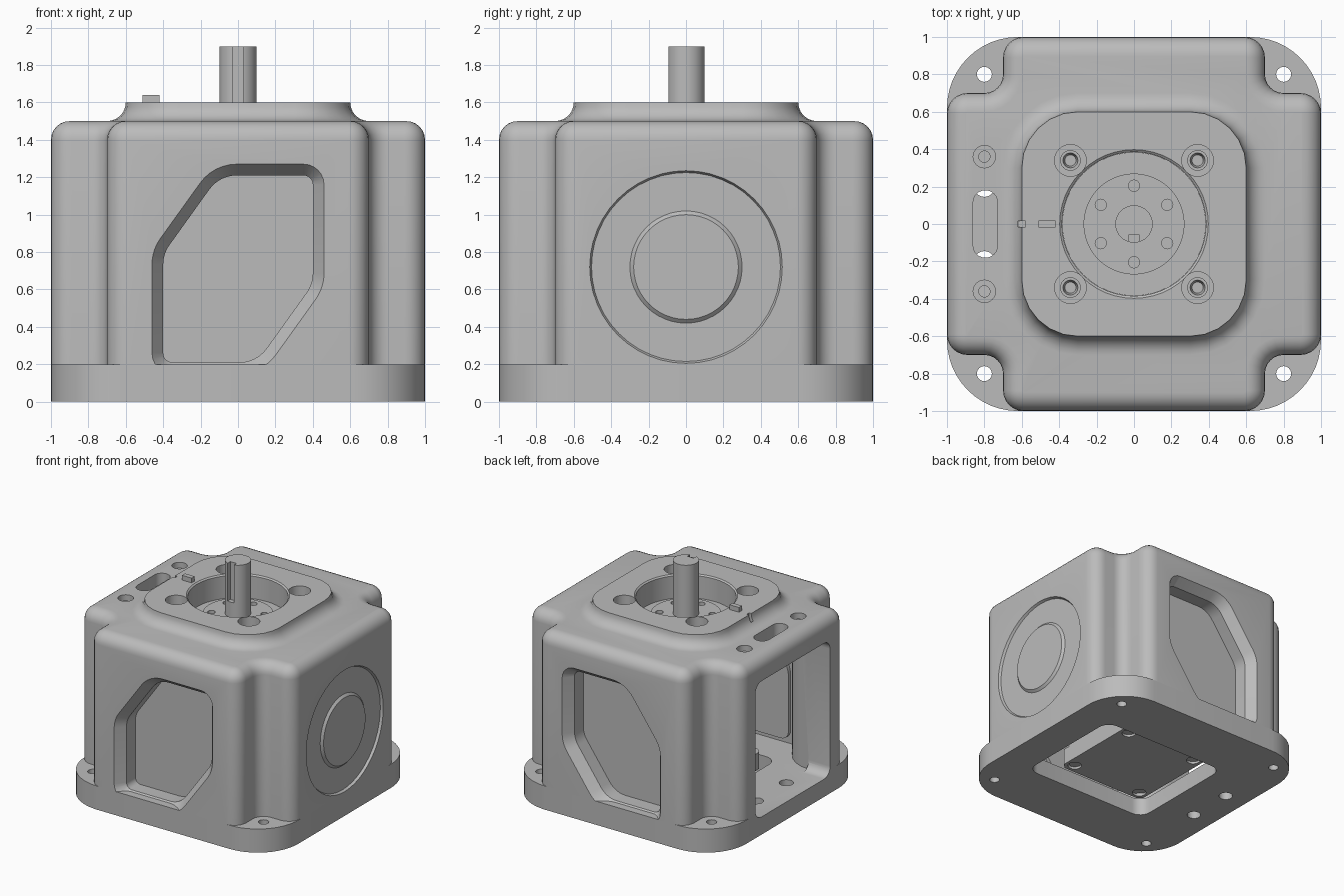
import bpy, bmesh, math
from mathutils import Vector

if "Cube" in bpy.data.objects:
    bpy.data.objects.remove(bpy.data.objects["Cube"], do_unlink=True)

grey = bpy.data.materials.new("machined_grey")
grey.use_nodes = True
COLOUR = (0.5, 0.5, 0.5, 1)
grey.diffuse_color = COLOUR
grey.node_tree.nodes["Principled BSDF"].inputs["Base Color"].default_value = COLOUR
parts = []


def outline(points, radii, inset=0, seg=6):
    """Counter-clockwise polygon, offset inwards, with rounded corners."""
    out, n = [], len(points)
    for i in range(n):
        p = Vector(points[i])
        a = (p - Vector(points[i - 1])).normalized()
        b = (Vector(points[(i + 1) % n]) - p).normalized()
        na, nb = Vector((-a.y, a.x)), Vector((-b.y, b.x))
        convex = a.x * b.y - a.y * b.x > 0
        p = p + (na + nb) * inset / (1 + na.dot(nb))
        r = max(radii[i] - inset if convex else radii[i] + inset, 0.005)
        side = 1 if convex else -1
        centre = p + (na + nb) * side * r / (1 + na.dot(nb))
        turn = a.angle_signed(b) * -1
        start = math.atan2(-na.y * side, -na.x * side)
        for k in range(seg + 1):
            t = start + turn * k / seg
            out.append(centre + Vector((math.cos(t), math.sin(t))) * r)
    return out


def circle(r, n=40, c=(0, 0)):
    return [(c[0] + r * math.cos(2 * math.pi * k / n),
             c[1] + r * math.sin(2 * math.pi * k / n)) for k in range(n)]


def box2d(x0, x1, y0, y1):
    return [(x0, y0), (x1, y0), (x1, y1), (x0, y1)]


def loft(name, rings, axis="z"):
    """Skin a list of (flat outline, level) rings along an axis and cap the ends."""
    place = {"z": lambda p, d: (p[0], p[1], d),
             "y": lambda p, d: (p[0], d, p[1]),
             "x": lambda p, d: (d, p[0], p[1])}[axis]
    bm = bmesh.new()
    loops = [[bm.verts.new(place(p, d)) for p in ring] for ring, d in rings]
    n = len(loops[0])
    for lo, hi in zip(loops, loops[1:]):
        for i in range(n):
            j = (i + 1) % n
            bm.faces.new((lo[i], lo[j], hi[j], hi[i]))
    bm.faces.new(loops[0][::-1])
    bm.faces.new(loops[-1])
    bmesh.ops.recalc_face_normals(bm, faces=bm.faces)
    mesh = bpy.data.meshes.new(name)
    bm.to_mesh(mesh)
    bm.free()
    mesh.materials.append(grey)
    obj = bpy.data.objects.new(name, mesh)
    bpy.context.collection.objects.link(obj)
    parts.append(obj)
    return obj


def prism(name, shape, lo, hi, axis="z"):
    return loft(name, [(shape, lo), (shape, hi)], axis)


def combine(target, tool, operation="DIFFERENCE"):
    mod = target.modifiers.new("cut", "BOOLEAN")
    mod.operation, mod.object, mod.solver = operation, tool, "EXACT"
    bpy.context.view_layer.objects.active = target
    bpy.ops.object.modifier_apply(modifier=mod.name)
    parts.remove(tool)
    bpy.data.objects.remove(tool, do_unlink=True)


def drill(target, x, y, r, lo, hi, n=24):
    combine(target, prism("drill", circle(r, n, (x, y)), lo, hi))


QUARTER = [math.radians(15 * k) for k in range(7)]
PAIR = (-1, 1)

# cross-shaped plan shared by the housing and its cavity
cross = []
for sx, sy in ((1, 1), (-1, 1), (-1, -1), (1, -1)):
    corner = [(sx, 0.7 * sy), (0.7 * sx, 0.7 * sy), (0.7 * sx, sy)]
    cross += corner if sx == sy else corner[::-1]
cross_r = [0.11, 0.1, 0.11] * 4

# housing with rounded top edge
housing = loft("housing", [(outline(cross, cross_r), 0.2)] + [
    (outline(cross, cross_r, 0.1 * (1 - math.cos(t))), 1.4 + 0.1 * math.sin(t)) for t in QUARTER])

# raised top boss with a flared foot
boss_sq, boss_r = box2d(-0.7, 0.7, -0.7, 0.7), [0.4] * 4
combine(housing, loft("boss", [(outline(boss_sq, boss_r), 1.45)] + [
    (outline(boss_sq, boss_r, 0.1 * math.sin(t)), 1.6 - 0.1 * math.cos(t)) for t in QUARTER]), "UNION")

# hollow inside and the open side
inner = outline(cross, cross_r, 0.2)
combine(housing, prism("cavity", inner, 0.1, 1.3))
side_open = outline(box2d(-0.5, 0.5, 0.15, 1.3), [0.08] * 4)
combine(housing, prism("side_opening", side_open, -1.1, -0.4, "x"))

# angled windows on the front and back, each with a cover pane
window = [(-0.46, 0.15), (0.13, 0.15), (0.46, 0.61), (0.46, 1.27), (-0.13, 1.27), (-0.46, 0.81)]
window_r = [0.11, 0.24, 0.24, 0.11, 0.24, 0.24]
wide, narrow = outline(window, window_r), outline(window, window_r, 0.06)
for s, label in ((-1, "front"), (1, "back")):
    combine(housing, loft("window_cut", [(wide, s * 1.05), (wide, s), (narrow, s * 0.92),
                                         (narrow, s * 0.7)], "y"))
    prism(label + "_window_pane", outline(window, window_r, 0.04), s * 0.802, s * 0.77, "y")

# round recess with a low disc on the side wall
hub = (0, 0.72)
combine(housing, loft("recess", [(circle(0.515, 48, hub), 1.05), (circle(0.515, 48, hub), 1),
                                 (circle(0.505, 48, hub), 0.98)], "x"))
loft("side_disc", [(circle(0.3, 48, hub), 0.97), (circle(0.3, 48, hub), 0.98),
                   (circle(0.28, 48, hub), 0.998)], "x")

# bore, bolt pockets, slot and holes in the top
combine(housing, loft("bore", [(circle(0.385, 48), 1.2), (circle(0.385, 48), 1.59),
                               (circle(0.4, 48), 1.602), (circle(0.4, 48), 1.7)]))
for x in PAIR:
    for y in PAIR:
        drill(housing, 0.34 * x, 0.34 * y, 0.085, 1.45, 1.7)
for y in (-0.36, 0.36):
    drill(housing, -0.8, y, 0.06, 1.45, 1.6)
    drill(housing, -0.8, y, 0.03, 1.2, 1.6)
slot = outline(box2d(-0.86, -0.73, -0.18, 0.18), [0.064] * 4)
combine(housing, prism("slot", slot, 1.2, 1.6))
combine(housing, prism("notch", box2d(-0.62, -0.58, -0.015, 0.015), 1.53, 1.7))
prism("index_tab", box2d(-0.51, -0.42, -0.02, 0.02), 1.59, 1.64)

# base plate
base = prism("base_plate", outline(box2d(-1, 1, -1, 1), [0.38] * 4, seg=12), 0, 0.2)
combine(base, prism("floor_pocket", inner, 0.15, 0.3))
combine(base, prism("side_opening", side_open, -1.1, -0.4, "x"))
combine(base, prism("bottom_opening", outline(box2d(-0.5, 0.7, -0.5, 0.5), [0.1] * 4), -0.1, 0.3))
for x in PAIR:
    for y in PAIR:
        drill(base, 0.8 * x, 0.8 * y, 0.04, -0.1, 0.3)
for y in (-0.2, 0.2):
    drill(base, -0.8, y, 0.055, -0.1, 0.3)


# motor inside, with square end caps
def chamfered(h, c):
    return [(h, c - h), (h, h - c), (h - c, h), (c - h, h),
            (-h, h - c), (-h, c - h), (c - h, -h), (h - c, -h)]


prism("motor_body", chamfered(0.42, 0.1), 0.12, 1.28)
end_cap = prism("motor_end_cap", chamfered(0.42, 0.04), 0.1, 0.24)
prism("motor_front_cap", chamfered(0.42, 0.04), 1.15, 1.3)
for x in PAIR:
    for y in PAIR:
        c = (0.34 * x, 0.34 * y)
        drill(end_cap, *c, 0.055, 0, 0.16)
        loft("top_bolt", [(circle(r, 24, c), z) for r, z in
                          ((0.055, 1.4), (0.055, 1.52), (0.04, 1.52), (0.03, 1.47))])

# pilot and flange disc with a ring of holes
prism("motor_pilot", circle(0.384, 48), 1.25, 1.4)
flange = prism("flange_disc", circle(0.27, 48), 1.35, 1.45)
for k in range(6):
    t = math.radians(90 + 60 * k)
    drill(flange, 0.205 * math.cos(t), 0.205 * math.sin(t), 0.03, 1.41, 1.5, 16)

# output shaft with keyway
shaft = prism("output_shaft", circle(0.1, 32), 1.4, 1.9)
combine(shaft, prism("keyway", box2d(-0.03, 0.03, -0.2, -0.06), 1.58, 2))

bpy.ops.object.select_all(action="DESELECT")
for obj in parts:
    obj.select_set(True)
bpy.context.view_layer.objects.active = housing
bpy.ops.object.shade_smooth_by_angle(angle=math.radians(30))
